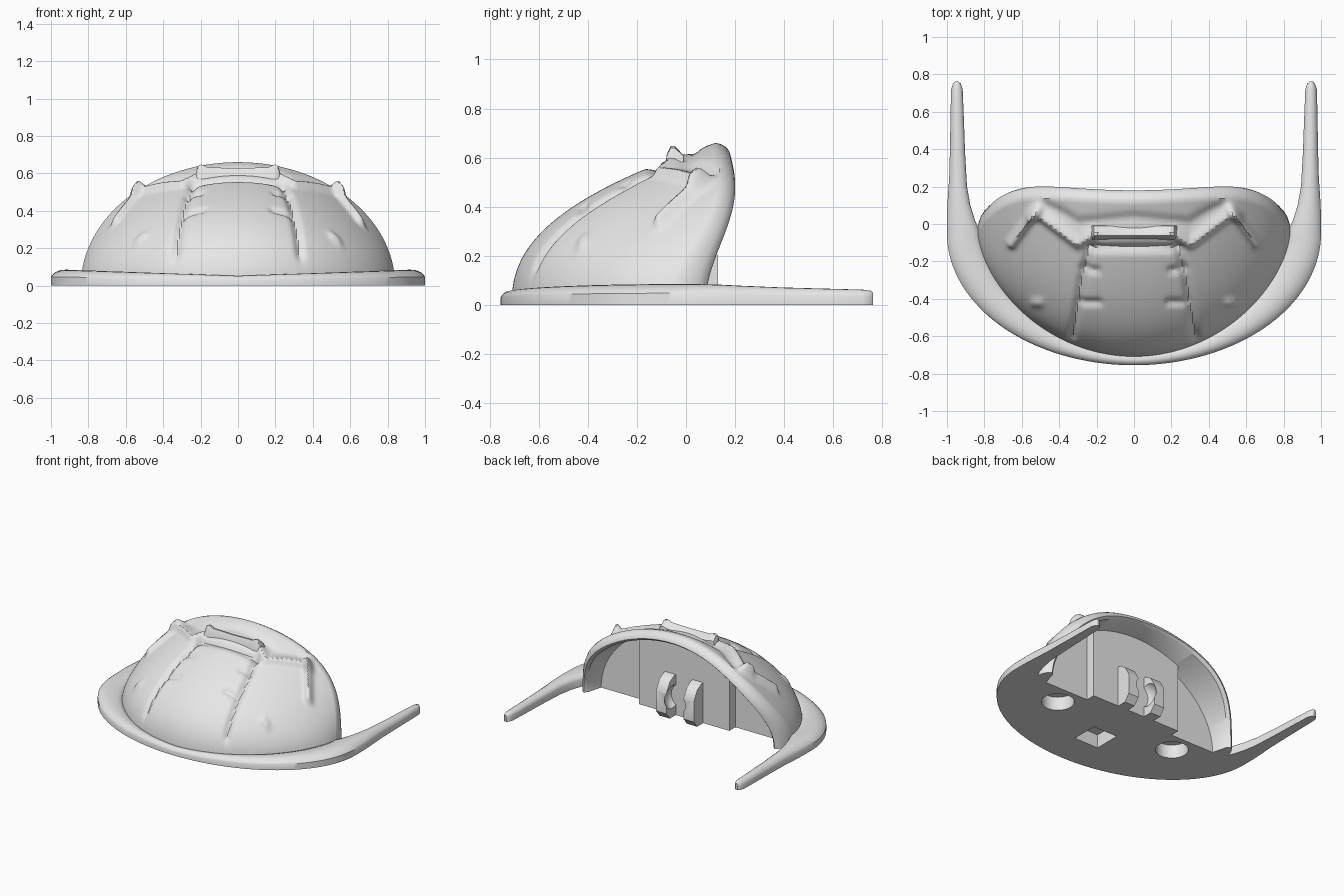
import bpy, bmesh, math
from mathutils import Vector

cube = bpy.data.objects.get("Cube")
if cube:
    bpy.data.objects.remove(cube, do_unlink=True)

grey = bpy.data.materials.new("plain_grey")
grey.use_nodes = True
grey.diffuse_color = (0.8, 0.8, 0.8, 1)
grey.node_tree.nodes["Principled BSDF"].inputs["Base Color"].default_value = (0.8, 0.8, 0.8, 1)


def finish(name, bm, angle=35):
    """Turn a bmesh into a shaded object."""
    bmesh.ops.remove_doubles(bm, verts=bm.verts, dist=0.0005)
    bmesh.ops.recalc_face_normals(bm, faces=bm.faces)
    mesh = bpy.data.meshes.new(name)
    bm.to_mesh(mesh)
    bm.free()
    mesh.materials.append(grey)
    ob = bpy.data.objects.new(name, mesh)
    bpy.context.collection.objects.link(ob)
    shade(ob, angle)
    return ob


def shade(ob, angle=35):
    bpy.ops.object.select_all(action='DESELECT')
    ob.select_set(True)
    bpy.context.view_layer.objects.active = ob
    bpy.ops.object.shade_smooth_by_angle(angle=math.radians(angle))


def loft(bm, sections, closed=False):
    """Skin a list of equally long point rows; returns the vertex rows."""
    rows = [[bm.verts.new(p) for p in sec] for sec in sections]
    n = len(rows[0])
    for r, q in zip(rows, rows[1:]):
        for i in range(n if closed else n - 1):
            j = (i + 1) % n
            bm.faces.new((r[i], r[j], q[j], q[i]))
    return rows


def tube(name, sections, angle=35):
    """Closed loft with capped ends."""
    bm = bmesh.new()
    rows = loft(bm, sections, True)
    bm.faces.new(rows[0])
    bm.faces.new(rows[-1])
    return finish(name, bm, angle)


def cut(ob, cutter):
    mod = ob.modifiers.new("cut", 'BOOLEAN')
    mod.operation, mod.solver, mod.object = 'DIFFERENCE', 'EXACT', cutter
    bpy.context.view_layer.objects.active = ob
    bpy.ops.object.modifier_apply(modifier=mod.name)
    bpy.data.objects.remove(cutter, do_unlink=True)


# Relief strokes on the dome, mirrored: plan path, width, height
STROKES = [
    ([(.24, -.14), (.28, -.3), (.33, -.6)], .022, -.024),   # axial furrow
    ([(0, -.13), (.24, -.13)], .02, -.025),                 # cross furrow
    ([(.22, -.05), (.3, -.1), (.5, .05)], .025, .03),       # rear ridge
    ([(0, .03), (.3, 0), (.48, .11)], .03, -.015),          # rear furrow
    ([(.52, .08), (.65, -.1)], .025, .035),                 # eye ridge
    ([(.515, .09), (.545, .05)], .025, .035),               # eye peak
    ([(.2, -.25), (.27, -.24)], .02, -.016),                # side notches
    ([(.19, -.42), (.28, -.42)], .02, -.016),
    ([(.51, -.42), (.53, -.42)], .025, .015),               # cheek bump
]


def relief(x, y):
    p, total = Vector((abs(x), y)), 0
    for path, width, height in STROKES:
        best = 9
        for a, b in zip(path, path[1:]):
            a, b = Vector(a), Vector(b)
            d = b - a
            t = max(0, min(1, (p - a).dot(d) / d.length_squared))
            best = min(best, (p - a - d * t).length)
        total += height * math.exp(-(best / width) ** 2)
    return total


# Dome with rolled rear lip, back wall and flat floor
HALF, HIGH, WALL = .84, .66, -.05
COLS, ROWS = 220, 100
sections = []
for i in range(COLS + 1):
    a = math.pi * i / COLS
    u, w = math.cos(a), max(0, math.sin(a))
    x, top = HALF * u, HIGH * w
    lip = .18 + .08 * u ** 2 - .18 * u ** 6
    front, crest = -.05 - .66 * w ** 1.25, lip - .06 - .07 * u ** 6
    col = []
    for k in range(ROWS + 1):
        s = k / ROWS
        y = front + (crest - front) * s ** 2.4
        d = relief(x, y) * min(1, 4 * s) * min(1, 3 * w) * min(1, 30 * (1 - s))
        col.append((x + .35 * d * u, y - .45 * d, top * s + .85 * d))
    roll = lip - crest
    for y, f in ((crest + .35 * roll, .993), (crest + .7 * roll, .975), (crest + .92 * roll, .952),
                 (lip, .93), (lip - .02, .905), (WALL, .87)):
        col.append((x * f, y, top * f))
    sections.append(col)
bm = bmesh.new()
cols = loft(bm, sections)
bm.faces.new([c[-1] for c in cols])
bm.faces.new([c[0] for c in cols] + cols[-1][1:] + cols[0][:0:-1])
dome = finish("dome", bm)

# Sockets in the floor: two round, one square
for x, y, sides, r in ((.5, -.2, 48, .11), (-.5, -.2, 48, .11), (0, -.4, 4, .141)):
    turn = math.pi / 4 if sides == 4 else 0
    ring = [(x + r * math.cos(turn + math.tau * i / sides),
             y + r * math.sin(turn + math.tau * i / sides)) for i in range(sides)]
    cut(dome, tube("socket_cutter", [[(px, py, z) for px, py in ring] for z in (-.1, .1)]))
shade(dome)

# Brim running round the front and out into two rear spines
half = []
for k in range(49):
    a = math.pi / 2 * (1 - k / 48)
    c, s = math.cos(a), math.sin(a)
    half.append((c, -.05 - .705 * s, .82 * c, -.05 - .645 * s ** 1.25, .052 + .033 * c))
half += [(1, .05, .85, .02, .085), (.995, .15, .875, .1, .083), (.988, .25, .893, .2, .078),
         (.984, .4, .903, .38, .071), (.981, .58, .91, .57, .066), (.978, .72, .916, .72, .062),
         (.968, .75, .926, .75, .058), (.955, .762, .94, .762, .05)]
path = [(-ox, oy, -ix, iy, h) for ox, oy, ix, iy, h in half[:0:-1]] + half
SHAPE = [(0, 0), (0, .56), (.05, .68), (.15, .84), (.32, .97), (.5, 1), (.75, .95), (.93, .8), (1, .6), (1, 0)]
tube("brim", [[(ox + (ix - ox) * f, oy + (iy - oy) * f, h * g) for f, g in SHAPE]
              for ox, oy, ix, iy, h in path], 40)

# Raised panel in the middle of the back wall
arch = [(-.37, 0)]
for i in range(13):
    x = -.37 + .74 * i / 12
    arch.append((x, HIGH * math.sqrt(1 - (x / .743) ** 2)))
arch.append((.37, 0))
tube("back_panel", [[(x, y, z * f) for x, z in arch] for y, f in ((-.07, .83), (.02, .885))])

# Cross bar at the rear of the central lobe, with lifted corners
bar = []
for x, lift in ((-.235, -.06), (-.215, .012), (-.195, .02), (-.16, .004), (0, 0),
                (.16, .004), (.195, .02), (.215, .012), (.235, -.06)):
    bar.append([(x, -.09, .53), (x, -.078, .595 + lift), (x, -.062, .628 + lift),
                (x, -.045, .626 + lift), (x, -.01, .6 + lift / 2), (x, .0, .53)])
tube("cross_bar", bar)

# Pair of hinge lugs on the back wall, each with a round dimple inside
LUG = [(-.03, 0), (.09, 0), (.13, .05), (.13, .2), (.09, .27), (.04, .3), (-.03, .3)]
for side, label in ((1, "left"), (-1, "right")):
    lug = tube("hinge_lug_" + label, [[(side * x, y, z) for y, z in LUG] for x in (.07, .155)])
    bm = bmesh.new()
    bmesh.ops.create_uvsphere(bm, u_segments=32, v_segments=20, radius=.1)
    bmesh.ops.translate(bm, verts=bm.verts, vec=(side * .015, .06, .15))
    cut(lug, finish("dimple_cutter", bm))
    shade(lug)
